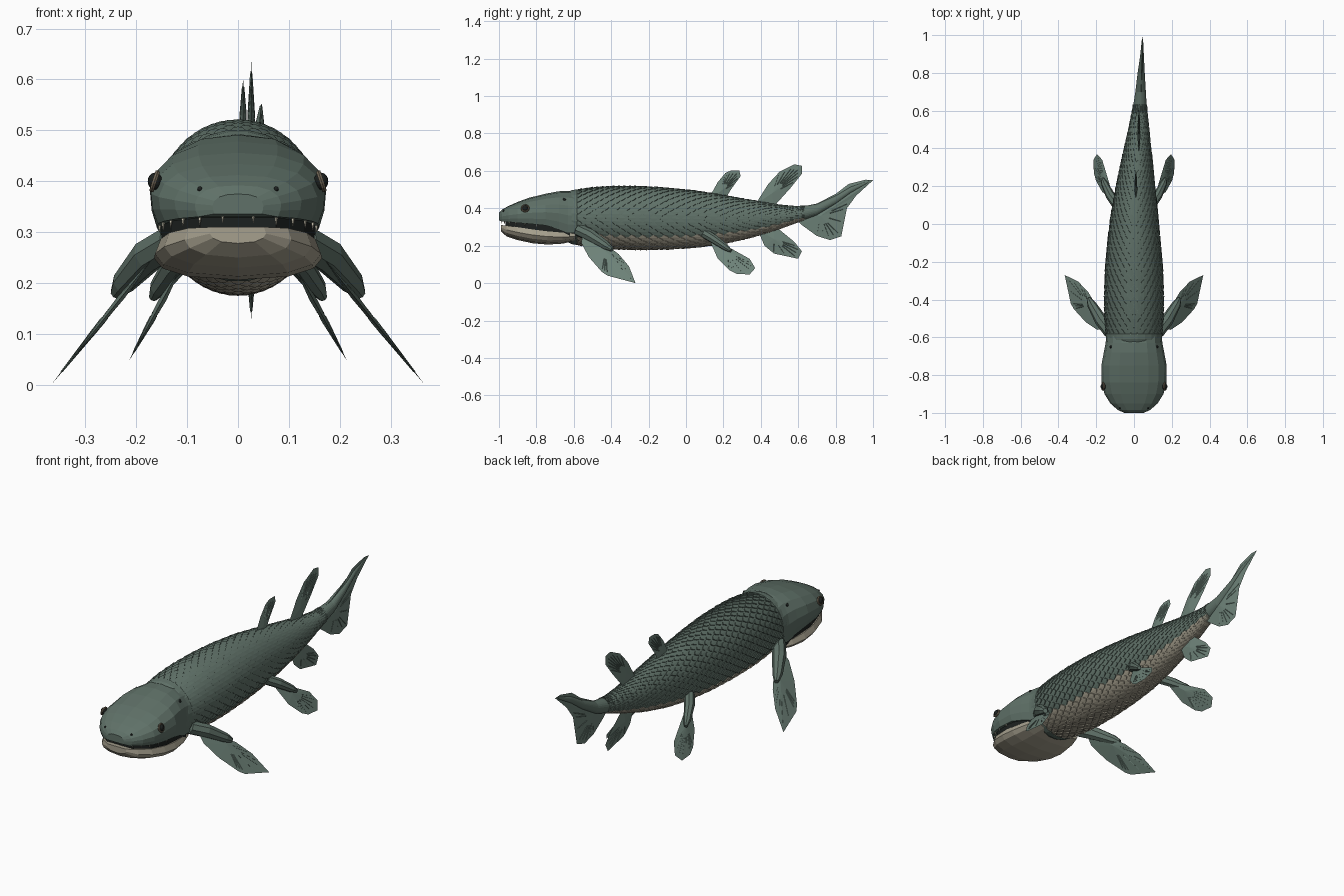
import bpy, bmesh, math
from mathutils import Vector, Matrix

if "Cube" in bpy.data.objects:
    bpy.data.objects.remove(bpy.data.objects["Cube"])


def material(name, rgb):
    m = bpy.data.materials.new(name)
    m.diffuse_color = (*rgb, 1)
    m.use_nodes = True
    m.node_tree.nodes["Principled BSDF"].inputs["Base Color"].default_value = m.diffuse_color
    return m


GREEN = material("green_skin", (0.115, 0.165, 0.138))
FIN = material("fin_green", (0.155, 0.225, 0.19))
CREAM = material("cream_belly", (0.38, 0.35, 0.27))
DARK = material("dark", (0.012, 0.015, 0.014))
LID = material("eye_ring", (0.16, 0.13, 0.09))
TOOTH = material("tooth", (0.7, 0.66, 0.52))


def finish(name, bm, *mats):
    bmesh.ops.recalc_face_normals(bm, faces=bm.faces)
    me = bpy.data.meshes.new(name)
    bm.to_mesh(me)
    bm.free()
    ob = bpy.data.objects.new(name, me)
    for m in mats:
        me.materials.append(m)
    bpy.context.collection.objects.link(ob)
    return ob


def skin(bm, rings):
    """Join equal rings of points into a capped tube."""
    vs = [[bm.verts.new(p) for p in r] for r in rings]
    n = len(vs[0])
    for a, b in zip(vs, vs[1:]):
        for i in range(n):
            j = (i + 1) % n
            bm.faces.new((a[i], a[j], b[j], b[i]))
    bm.faces.new(vs[0])
    bm.faces.new(vs[-1])


def rod(bm, pts, radii, sides):
    d = (pts[-1] - pts[0]).normalized()
    u = d.cross(Vector((0, 0, 1)))
    u = u.normalized() if u.length > 0.01 else Vector((1, 0, 0))
    w = d.cross(u)
    skin(bm, [[p + r * (u * math.cos(2 * math.pi * i / sides) + w * math.sin(2 * math.pi * i / sides))
               for i in range(sides)] for p, r in zip(pts, radii)])


# Body: elliptical stations (y, centre x, half width, top z, bottom z)
BODY = [(-.66, 0, .132, .472, .235), (-.6, 0, .145, .495, .21), (-.5, 0, .153, .509, .194),
        (-.4, 0, .155, .516, .184), (-.25, 0, .151, .516, .18), (-.1, 0, .139, .508, .182),
        (.05, .002, .123, .493, .191), (.2, .008, .102, .469, .211), (.35, .016, .079, .443, .244),
        (.5, .025, .054, .418, .29), (.6, .03, .039, .409, .327), (.7, .035, .028, .423, .36),
        (.8, .038, .019, .468, .42), (.88, .042, .011, .515, .48), (.98, .045, .003, .549, .54)]


def station(y):
    for a, b in zip(BODY, BODY[1:]):
        if y <= b[0]:
            t = (y - a[0]) / (b[0] - a[0])
            return [p + (q - p) * t for p, q in zip(a, b)]
    return BODY[-1]


def on_body(y, ang, lift=0.0):
    _, cx, w, zt, zb = station(y)
    return Vector((cx + (w + lift) * math.cos(ang), y,
                   (zt + zb) / 2 + ((zt - zb) / 2 + lift) * math.sin(ang)))


bm = bmesh.new()
N = 24
skin(bm, [[on_body(s[0], 2 * math.pi * (i + .5) / N) for i in range(N)] for s in BODY])
for f in bm.faces:
    c = f.calc_center_median()
    _, cx, w, zt, zb = station(c.y)
    if c.y < .6 and (c.z - (zt + zb) / 2) < -.58 * (zt - zb) / 2:
        f.material_index = 1
finish("body", bm, GREEN, CREAM)

# Overlapping scales in staggered rows, cream on the belly
bm = bmesh.new()
ROWS, AROUND, PITCH = 42, 28, .029
for r in range(ROWS):
    y = -.585 + r * PITCH
    fade = 1 - .55 * r / ROWS
    for k in range(AROUND):
        a = 2 * math.pi * (k + .5 * (r % 2)) / AROUND
        da = math.pi / AROUND
        h = .0065 * fade
        P = [on_body(y - .018, a, .001), on_body(y + .004, a - da, .4 * h),
             on_body(y + .02, a - da * .55, .85 * h), on_body(y + .029, a, h),
             on_body(y + .02, a + da * .55, .85 * h), on_body(y + .004, a + da, .4 * h)]
        v = [bm.verts.new(p) for p in P]
        low = [bm.verts.new(on_body(p[0], p[1], -.001)) for p in
               ((y + .02, a - da * .55), (y + .029, a), (y + .02, a + da * .55))]
        faces = [(v[0], v[1], v[2], v[3]), (v[0], v[3], v[4], v[5]), (v[1], low[0], v[2]),
                 (v[2], low[0], low[1], v[3]), (v[3], low[1], low[2], v[4]), (v[4], low[2], v[5])]
        for q in faces:
            bm.faces.new(q).material_index = 1 if math.sin(a) < -.58 else 0
finish("scales", bm, GREEN, CREAM)


# Head pieces: half sections (u, v) scaled by stations (y, half width, top z, bottom z)
def head_part(name, half, stations, mat):
    section = half + [(-u, v) for u, v in reversed(half) if u > 0]
    bm = bmesh.new()
    skin(bm, [[(u * w, y, zb + v * (zt - zb)) for u, v in section] for y, w, zt, zb in stations])
    return finish(name, bm, mat)


head_part("skull", [(0, 0), (.92, 0), (.98, .2), (1, .42), (.93, .65), (.75, .84), (.45, .96), (0, 1)],
          [(-1, .05, .375, .336), (-.985, .085, .392, .33), (-.95, .125, .412, .327), (-.9, .156, .434, .322),
           (-.84, .171, .456, .317), (-.75, .173, .478, .308), (-.68, .16, .491, .288),
           (-.63, .15, .493, .268), (-.59, .148, .486, .268)], GREEN)
head_part("lower_jaw", [(0, 1), (.93, 1), (1, .6), (.9, .32), (.6, .1), (0, 0)],
          [(-.99, .055, .31, .278), (-.96, .105, .308, .25), (-.9, .145, .299, .23), (-.82, .163, .287, .213),
           (-.74, .165, .277, .206), (-.66, .153, .27, .211), (-.59, .13, .265, .226)], CREAM)
head_part("mouth_lining", [(0, 0), (1, 0), (1, 1), (0, 1)],
          [(-.965, .075, .345, .285), (-.9, .13, .345, .27), (-.8, .15, .34, .26), (-.62, .138, .33, .25)], DARK)
# Shoulder collar behind the skull
bm = bmesh.new()
skin(bm, [[on_body(y, 2 * math.pi * (i + .5) / N, l) for i in range(N)]
          for y, l in ((-.64, .004), (-.61, .007), (-.585, .005), (-.575, 0))])
finish("shoulder_collar", bm, GREEN)

# Small teeth along the upper jaw
bm = bmesh.new()
for s in (1, -1):
    for x, y, z in ((.03, -.985, .334), (.075, -.97, .33), (.108, -.945, .328),
                    (.132, -.91, .325), (.147, -.86, .32), (.154, -.8, .315)):
        rod(bm, [Vector((s * x, y, z)), Vector((s * x, y, z - .016))], (.004, .0005), 5)
finish("teeth", bm, TOOTH)

# Eyes with rings, and small openings behind them
for s, side in ((1, "right"), (-1, "left")):
    def ball(name, loc, r, sx, mat):
        bm = bmesh.new()
        bmesh.ops.create_uvsphere(bm, u_segments=12, v_segments=8, radius=r,
                                  matrix=Matrix.Translation(loc) @ Matrix.Diagonal((sx, 1, 1, 1)))
        finish(name, bm, mat)
    ball(side + "_eye", (s * .163, -.86, .40), .017, .85, DARK)
    ball(side + "_spiracle", (s * .123, -.65, .447), .008, .8, DARK)
    ball(side + "_nostril", (s * .075, -.975, .385), .005, 1, DARK)
    bpy.ops.mesh.primitive_torus_add(major_segments=14, minor_segments=6, major_radius=.018, minor_radius=.005,
                                     location=(s * .164, -.86, .40), rotation=(0, s * math.radians(72), 0))
    bpy.context.object.name = side + "_eye_ring"
    bpy.context.object.data.materials.append(LID)


# Fins: a side outline (y, z) thickened at a hub, with thin rays toward the listed outline points
def fin(name, outline, hub, x_of, rays, thick=.008, s=1):
    bm = bmesh.new()

    def at(y, z, off=0):
        return Vector((s * (x_of(y, z) + off), y, z))
    rim = [bm.verts.new(at(*p)) for p in outline]
    for off in (thick, -thick):
        c = bm.verts.new(at(*hub, off))
        for i in range(len(rim)):
            bm.faces.new((c, rim[i], rim[(i + 1) % len(rim)]))
        for i in rays:
            for f in (0, .5):
                p = [(o + f * (n - o)) for o, n in zip(outline[i], outline[(i + 1) % len(outline)])]
                ends = [at(*[h + t * (q - h) for h, q in zip(hub, p)], off * (1 - t)) for t in (.35, .85)]
                rod(bm, ends, (.002, .0012), 4)
    finish(name, bm, FIN)


PECTORAL = [(-.55, .27), (-.56, .215), (-.52, .14), (-.45, .06), (-.42, .04), (-.27, 0),
            (-.305, .09), (-.36, .155), (-.40, .185)]
PELVIC = [(.12, .25), (.135, .21), (.17, .13), (.23, .07), (.27, .05), (.34, .046), (.37, .08),
          (.34, .13), (.25, .18)]
for s, side in ((1, "right"), (-1, "left")):
    fin(side + "_pectoral_fin", PECTORAL, (-.43, .17), lambda y, z: .367 - .8 * z, (3, 4, 5, 6), s=s)
    fin(side + "_pelvic_fin", PELVIC, (.22, .165), lambda y, z: .24 - .55 * z, (3, 4, 5, 6), s=s)
    # Fleshy limb lobes
    for name, pts, radii in (
            ("pectoral_lobe", ((.125, -.575, .285), (.175, -.51, .255), (.225, -.425, .2), (.24, -.395, .18)),
             (.034, .034, .024, .012)),
            ("pelvic_lobe", ((.09, .1, .265), (.125, .15, .235), (.157, .215, .19), (.167, .24, .172)),
             (.026, .025, .018, .009))):
        bm = bmesh.new()
        rod(bm, [Vector((s * x, y, z)) for x, y, z in pts], radii, 8)
        finish(side + "_" + name, bm, GREEN)

fin("front_dorsal_fin", [(.12, .45), (.17, .54), (.21, .588), (.24, .602), (.285, .602), (.292, .572),
                         (.24, .50), (.21, .45)], (.185, .49), lambda y, z: .01, (2, 3, 4, 5))
fin("rear_dorsal_fin", [(.37, .42), (.44, .53), (.5, .595), (.58, .635), (.62, .627), (.62, .585),
                        (.56, .51), (.47, .41)], (.46, .48), lambda y, z: .026, (2, 3, 4, 5))
fin("anal_fin", [(.38, .29), (.42, .2), (.47, .158), (.6, .13), (.62, .17), (.58, .22), (.47, .31)],
    (.47, .235), lambda y, z: .026, (2, 3, 4))
fin("tail_fin", [(.58, .35), (.62, .31), (.7, .252), (.77, .23), (.83, .25), (.86, .40), (.91, .468), (1, .55),
                 (.96, .553), (.87, .53), (.8, .477), (.7, .425), (.6, .405)],
    (.72, .36), lambda y, z: .035 + .012 * (y - .6) / .4, (2, 3, 4, 5), .012)
